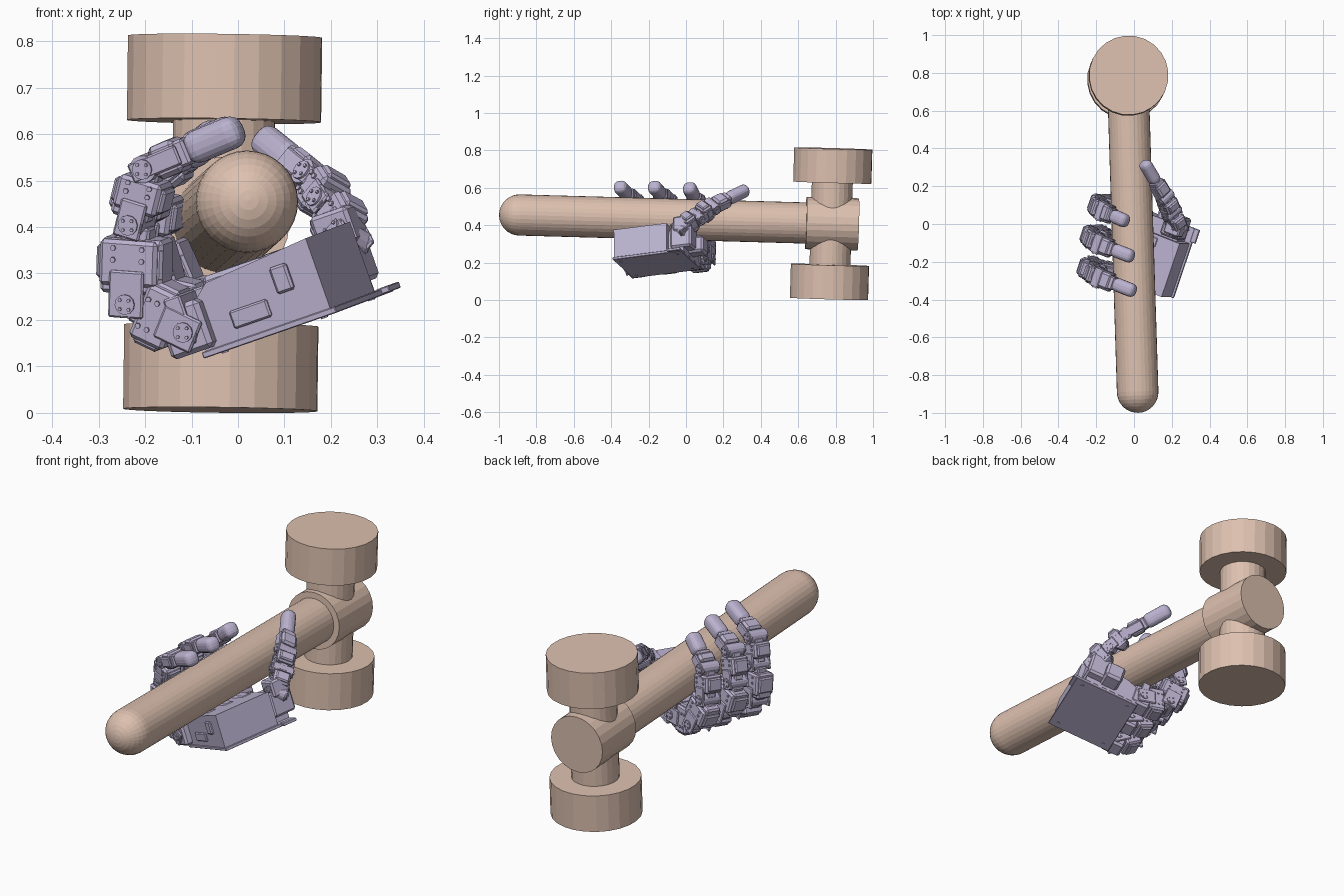
import bpy, bmesh, math
from mathutils import Vector as V, Matrix

if "Cube" in bpy.data.objects:
    bpy.data.objects.remove(bpy.data.objects["Cube"])


def material(name, rgb):
    m = bpy.data.materials.new(name)
    m.diffuse_color = (*rgb, 1)
    m.use_nodes = True
    m.node_tree.nodes["Principled BSDF"].inputs["Base Color"].default_value = m.diffuse_color
    return m


TAN = material("tan", (0.72, 0.53, 0.43))
LILAC = material("lilac", (0.50, 0.45, 0.63))


def frame(o, x, y, z):
    m = Matrix((x, y, z)).transposed().to_4x4()
    m.translation = o
    return m


def axis_frame(o, z):
    return Matrix.Translation(o) @ V(z).to_track_quat('Z', 'Y').to_matrix().to_4x4()


def finish(name, bm, mat, M):
    bmesh.ops.recalc_face_normals(bm, faces=bm.faces[:])
    me = bpy.data.meshes.new(name)
    bm.to_mesh(me)
    bm.free()
    ob = bpy.data.objects.new(name, me)
    ob.matrix_world = M
    me.materials.append(mat)
    bpy.context.collection.objects.link(ob)
    return ob


def lathe(name, o, axis, profile, n, mat):
    """Revolve (radius, height) points around an axis and cap the ends."""
    bm = bmesh.new()
    rings = []
    for r, h in profile:
        rings.append([bm.verts.new((r * math.cos(2 * math.pi * i / n),
                                    r * math.sin(2 * math.pi * i / n), h)) for i in range(n)])
    for a, b in zip(rings, rings[1:]):
        for i in range(n):
            bm.faces.new((a[i], a[(i + 1) % n], b[(i + 1) % n], b[i]))
    bm.faces.new(rings[0])
    bm.faces.new(rings[-1])
    return finish(name, bm, mat, axis_frame(o, axis))


def box(name, M, lo, hi, bevel=0.008, seg=1):
    bm = bmesh.new()
    bmesh.ops.create_cube(bm, size=1)
    lo, hi = V(lo), V(hi)
    for v in bm.verts:
        v.co = V(((lo[i] + hi[i]) / 2 + v.co[i] * (hi[i] - lo[i]) for i in range(3)))
    if bevel:
        bmesh.ops.bevel(bm, geom=bm.edges[:], offset=bevel, segments=seg,
                        profile=0.5, affect='EDGES')
    return finish(name, bm, LILAC, M)


def prism(name, M, outline, x0, x1):
    """Extrude a (y, z) outline along local x."""
    bm = bmesh.new()
    f = bm.faces.new([bm.verts.new((x0, y, z)) for y, z in outline])
    r = bmesh.ops.extrude_face_region(bm, geom=[f])
    for v in r['geom']:
        if isinstance(v, bmesh.types.BMVert):
            v.co.x = x1
    return finish(name, bm, LILAC, M)


# Hammer: round-ended handle, collar, neck and two heads
H = V((-0.033, 0.776, 0.408))
d = V((-0.0314, 0.999, -0.028)).normalized()
up = V((0.013, 0.0285, 1)).normalized()
R = 0.11
tip = [(max(R * math.sin(a), 0.001), -1.667 - R * math.cos(a))
       for a in [math.pi / 2 * i / 8 for i in range(9)]]
lathe("handle", H, d, tip + [(R, 0)], 32, TAN)
lathe("handle_collar", H, d, [(0.14, -0.135), (0.14, 0.145)], 24, TAN)
lathe("hammer_neck", H, up, [(0.11, -0.3), (0.11, 0.3)], 24, TAN)
for s, nm in ((1, "upper"), (-1, "lower")):
    lathe(nm + "_hammer_head", H, up * s, [(0.21, 0.22), (0.21, 0.402)], 24, TAN)

# Palm frame: x across the fingers, y towards the fingers, z out of the palm
u = V((0.318, 0.94, 0.12)).normalized()
n = V((-0.33, -0.01, 0.94))
n = (n - n.dot(u) * u).normalized()
l = n.cross(u)
B0 = V((0.20, -0.385, 0.22))
P = frame(B0, u, l, n)

# Palm: sloped shell, base plate, rims and electronics bumps
prism("palm_shell", P, [(0, 0.005), (0.30, 0.005), (0.305, 0.10), (0.25, 0.145),
                        (0.12, 0.155), (0, 0.165)], 0.0, 0.30)
prism("palm_thumb_side", P, [(0.03, 0.005), (0.30, 0.005), (0.30, 0.09),
                             (0.22, 0.12), (0.03, 0.13)], 0.30, 0.385)
box("palm_base_plate", P, (-0.004, -0.012, -0.008), (0.385, 0.31, 0.006), 0.002)
box("palm_wrist_lip", P, (0.31, -0.03, -0.006), (0.385, 0.0, 0.008), 0.002)
box("palm_side_port", P, (-0.008, 0.13, 0.03), (0.01, 0.22, 0.07), 0.004)
box("palm_side_connector", P, (-0.012, 0.06, 0.07), (0.01, 0.10, 0.13), 0.005)
for i in range(3):
    box("palm_rib", P, (0.03 + 0.10 * i, 0.12, 0.13), (0.09 + 0.10 * i, 0.27, 0.158), 0.01)
for y in (0.03, 0.27):
    for x in (0.03, 0.35):
        lathe("palm_bolt", P @ V((x, y, 0)), -n, [(0.008, 0), (0.008, 0.011)], 8, LILAC)


def joint(name, p, side, w):
    """Hinge barrel with discs and bolts on both ends."""
    lathe(name + "_barrel", p - side * w / 2, side, [(0.03, 0), (0.03, w)], 14, LILAC)
    for s in (-1, 1):
        o = p + side * s * w / 2
        lathe(name + "_disc", o, side * s, [(0.022, -0.004), (0.022, 0.006)], 12, LILAC)
        for k in range(4):
            a = math.pi / 2 * k
            q = (p - o).orthogonal().normalized()
            q = Matrix.Rotation(a, 3, side) @ q * 0.014
            lathe(name + "_bolt", o + q, side * s, [(0.004, 0), (0.004, 0.01)], 6, LILAC)


def link(name, p, q, side, w, t, last=False):
    """Motor housing between two joints, with yoke plates; last one gets a soft pad."""
    L = (q - p).length
    ax = (q - p) / L
    sd = (side - side.dot(ax) * ax).normalized()
    bk = sd.cross(ax)
    M = frame(p, sd, ax, bk)
    h, k = w / 2, t / 2
    if last:
        box(name + "_mount", M, (-h, 0.02, -k), (h, L * 0.40, k), 0.01)
        box(name + "_cuff", M, (-h * .85, L * 0.36, -k * .8), (h * .85, L * 0.5, k * .8), 0.006)
        box(name + "_pad", M, (-h * .85, L * 0.45, -k * .95), (h * .85, L + 0.02, k * .95),
            min(h, k) * 0.75, 4)
    else:
        box(name + "_motor", M, (-h, L * 0.22, -k), (h, L * 0.80, k), 0.008)
        box(name + "_motor_cap", M, (-h * .8, L * 0.3, -k - 0.01), (h * .8, L * 0.72, k + 0.01), 0.006)
        box(name + "_spine", M, (-h * .5, L * 0.05, -k * .6), (h * .5, L * 0.95, k * .6), 0.005)
    for s in (-1, 1):
        x0, x1 = sorted((s * (h - 0.004), s * (h + 0.007)))
        box(name + "_yoke", M, (x0, -0.03, -k * .6), (x1, L * 0.42, k * .6), 0.004)
        if not last:
            for f in (0.55, 0.70):
                for g in (-0.5, 0.5):
                    lathe(name + "_screw", M @ V((s * h, L * f, g * k)), sd * s,
                          [(0.006, -0.002), (0.006, 0.005)], 6, LILAC)
    joint(name + "_joint", p, sd, w + 0.012)


def chain(name, pts, side, sizes):
    for i in range(len(pts) - 1):
        w, t = sizes[i]
        link(f"{name}_link_{i + 1}", pts[i], pts[i + 1], side, w, t, i == len(pts) - 2)


# Fingers: joint positions given as front-view (x, z); y follows from each curl plane
def on_plane(c, x, z):
    return V((x, B0.y + (c - 0.318 * (x - B0.x) - 0.12 * (z - B0.z)) / 0.94, z))


fingers = {
    "little_finger": (0.01, [(-.10, .18), (-.225, .24), (-.22, .41), (-.19, .53), (-.01, .605)]),
    "middle_finger": (0.178, [(-.05, .20), (-.18, .23), (-.225, .39), (-.19, .53), (-.02, .605)]),
    "index_finger": (0.344, [(.0, .22), (-.13, .22), (-.19, .36), (-.17, .50), (-.05, .60)]),
}
for name, (c, xz) in fingers.items():
    pts = [on_plane(c, x, z) for x, z in xz]
    chain(name, pts, u, [(0.10, 0.125), (0.10, 0.13), (0.09, 0.10), (0.085, 0.075)])
    # knuckle motor and its bracket on the palm edge
    box(name + "_knuckle", P, (c - 0.045, 0.27, 0.01), (c + 0.045, 0.37, 0.12), 0.01)
    box(name + "_knuckle_plate", P, (c - 0.055, 0.30, 0.03), (c + 0.055, 0.34, 0.14), 0.004)
    # outer motor block behind the first bend
    ax = (pts[2] - pts[1]).normalized()
    K = frame(pts[1], u, ax, u.cross(ax))
    for s in (-1, 1):
        box(name + "_block", K, (-0.04, 0.02, s * 0.045 - 0.02), (0.04, 0.14, s * 0.045 + 0.03), 0.008)

# Thumb rising on the other side of the handle
thumb = [V(p) for p in ((0.235, -0.03, 0.38), (0.20, 0.06, 0.445),
                        (0.165, 0.14, 0.50), (0.06, 0.315, 0.585))]
chain("thumb", thumb, V((0.75, 0.1, -0.6)).normalized(),
      [(0.08, 0.10), (0.085, 0.09), (0.075, 0.075)])
box("thumb_base_motor", P, (0.31, 0.02, 0.03), (0.43, 0.13, 0.15), 0.01)
box("thumb_base_bracket", P, (0.33, 0.01, 0.12), (0.42, 0.10, 0.20), 0.008)
box("thumb_swivel", P, (0.36, 0.10, 0.02), (0.47, 0.19, 0.11), 0.012)
